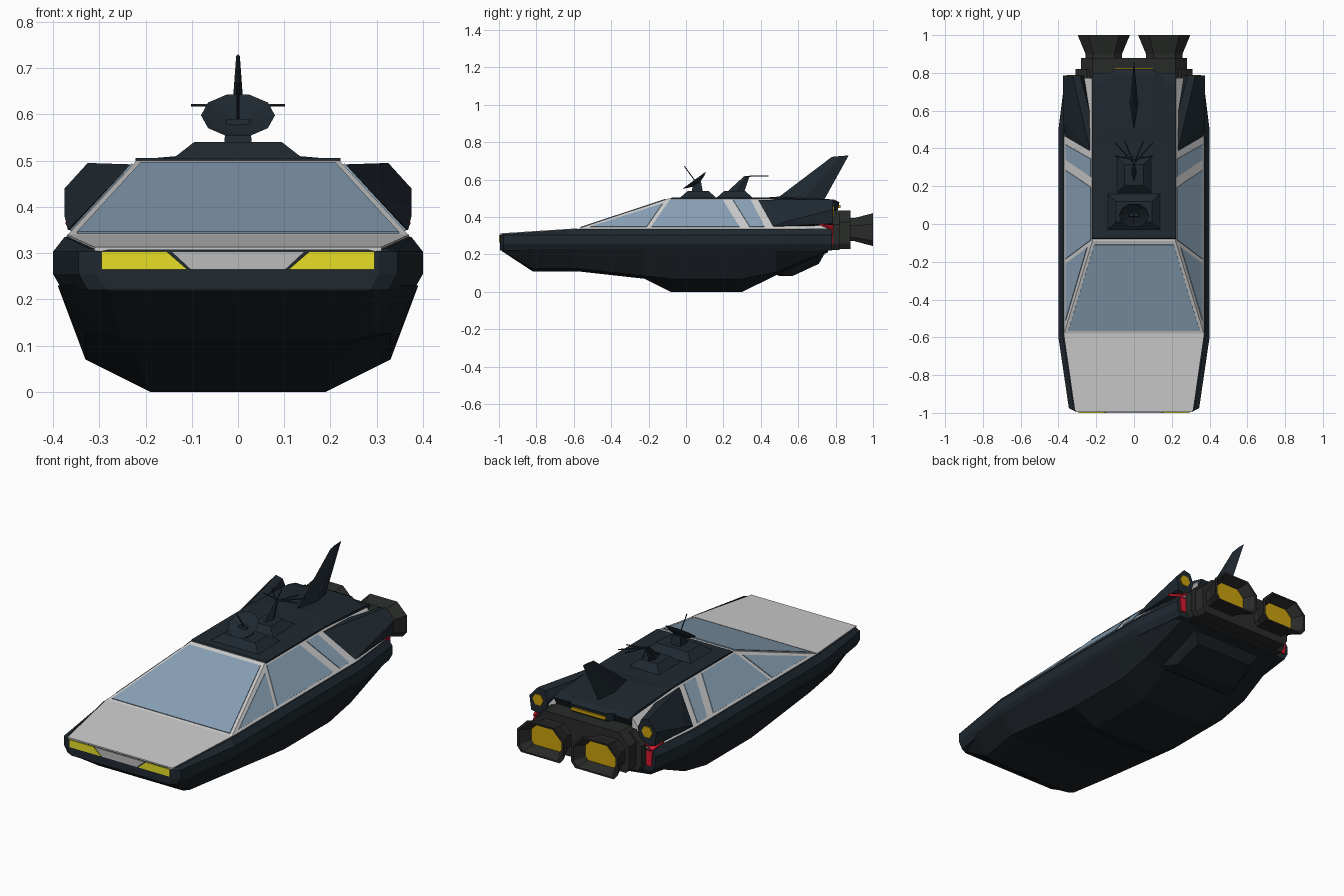
import bpy, bmesh, math
from mathutils import Vector

if "Cube" in bpy.data.objects:
    bpy.data.objects.remove(bpy.data.objects["Cube"])


def mat(name, r, g, b):
    m = bpy.data.materials.new(name)
    m.diffuse_color = (r, g, b, 1)
    m.use_nodes = True
    m.node_tree.nodes["Principled BSDF"].inputs["Base Color"].default_value = m.diffuse_color
    return m


DARK = mat("dark_navy", 0.014, 0.022, 0.03)
UNDER = mat("underside", 0.010, 0.014, 0.018)
WHITE = mat("pale_grey", 0.68, 0.70, 0.71)
SILVER = mat("grille_grey", 0.5, 0.5, 0.5)
GLASS = mat("blue_glass", 0.25, 0.36, 0.47)
ENGINE = mat("engine_grey", 0.022, 0.024, 0.022)
YELLOW = mat("headlamp_yellow", 0.80, 0.74, 0.02)
ORANGE = mat("glow_orange", 0.60, 0.36, 0.004)
RED = mat("lamp_red", 0.70, 0.01, 0.03)


def finish(name, bm, m, mirror=False):
    bmesh.ops.recalc_face_normals(bm, faces=bm.faces)
    me = bpy.data.meshes.new(name)
    bm.to_mesh(me)
    bm.free()
    ob = bpy.data.objects.new(name, me)
    bpy.context.collection.objects.link(ob)
    me.materials.append(m)
    if mirror:
        ob.modifiers.new("mirror", 'MIRROR')
    return ob


def loft(name, rings, m, mirror=False):
    """Skin equal-length rings of points and cap both ends."""
    bm = bmesh.new()
    vs = [[bm.verts.new(p) for p in r] for r in rings]
    n = len(rings[0])
    for a, b in zip(vs, vs[1:]):
        for i in range(n):
            j = (i + 1) % n
            bm.faces.new((a[i], a[j], b[j], b[i]))
    bm.faces.new(vs[0])
    bm.faces.new(vs[-1])
    return finish(name, bm, m, mirror)


def hull(name, pts, m, mirror=False):
    bm = bmesh.new()
    for p in pts:
        bm.verts.new(p)
    bmesh.ops.convex_hull(bm, input=bm.verts)
    bmesh.ops.dissolve_limit(bm, angle_limit=0.01, verts=bm.verts, edges=bm.edges)
    return finish(name, bm, m, mirror)


def panel(name, pts, m, t=0.004, mirror=False):
    """Thin plate following a flat outline."""
    p = [Vector(q) for q in pts]
    n = (p[1] - p[0]).cross(p[2] - p[0]).normalized() * t
    return loft(name, [[q - n for q in p], [q + n for q in p]], m, mirror)


def both(half, y):
    """Closed section from right-hand (x, z) points."""
    return [(x, y, z) for x, z in half] + [(-x, y, z) for x, z in reversed(half)]


def frustum(name, x0, x1, ya, yb, z0, z1, inset, m):
    return loft(name, [
        [(-x0, ya, z0), (x0, ya, z0), (x0, yb, z0), (-x0, yb, z0)],
        [(-x1, ya + inset, z1), (x1, ya + inset, z1), (x1, yb - inset, z1), (-x1, yb - inset, z1)]], m)


def disc(c, axis, r, n):
    q = Vector(axis).to_track_quat('Z', 'Y')
    return [Vector(c) + q @ Vector((r * math.cos(2 * math.pi * i / n), r * math.sin(2 * math.pi * i / n), 0))
            for i in range(n)]


def rod(name, a, b, r, m, mirror=False):
    d = Vector(b) - Vector(a)
    return loft(name, [disc(a, d, r, 6), disc(b, d, r, 6)], m, mirror)


# Lower hull: y, top half-width, mid half-width, mid z, bottom half-width, bottom z
keel = [(-0.985, .31, .295, .226, .28, .218), (-.82, .36, .29, .125, .25, .11), (-.58, .39, .33, .125, .25, .11),
        (-.22, .39, .33, .085, .22, .07), (-.08, .39, .33, .07, .19, 0), (.3, .39, .33, .07, .19, 0),
        (.48, .385, .33, .105, .2, .088), (.76, .35, .31, .222, .2, .212)]
loft("lower_hull", [both([(wb, zb), (wm, zm), (wt, .23)], y) for y, wt, wm, zm, wb, zb in keel], UNDER)
hull("belly_block", [(s * x, y, z) for s in (-1, 1) for x, y, z in
                     [(.24, .46, .10), (.19, .50, .085), (.19, .57, .085), (.17, .71, .15), (.22, .75, .22)]], UNDER)

# Side belt and bumper slab
belt = [(-.995, .305, .308), (-.975, .345, .31), (-.6, .4, .335), (.5, .4, .335), (.78, .365, .34)]
loft("belt_body", [both([(w - .02, .22), (w, .255), (w, .303), (w - .025, zt)], y) for y, w, zt in belt], DARK)

# Hood
loft("hood", [both([(.31, .305), (.31, .313)], -.995), both([(.37, .33), (.37, .34)], -.58)], WHITE)

# Front lamps and grille
panel("headlamp", [(.295, -.996, .265), (.295, -.996, .304), (.155, -.996, .304), (.11, -.996, .265)],
      YELLOW, mirror=True)
panel("grille", [(-.103, -.996, .265), (.103, -.996, .265), (.145, -.996, .304), (-.145, -.996, .304)], SILVER)

# Cabin frame
hull("cabin_frame", [(s * x, y, z) for s in (-1, 1) for x, y, z in
                     [(.37, -.58, .338), (.22, -.09, .5), (.22, .42, .5), (.37, .47, .338),
                      (.34, .78, .338), (.22, .77, .475)]], WHITE)


# Glass laid on the sloping cabin sides and front
def side_glass(name, pts, m=GLASS):
    panel(name, [(.37 - .15 * (z - .338) / .162, y, z) for y, z in pts], m, mirror=True)


side_glass("quarter_window", [(-.51, .348), (-.21, .348), (-.125, .471)])
side_glass("door_window", [(-.185, .348), (.285, .348), (.195, .492), (-.085, .492)])
side_glass("rear_side_window", [(.34, .348), (.42, .348), (.345, .492), (.25, .492)])


def screen(x, t):
    return (x, -.58 + .49 * t, .338 + .162 * t)


panel("windscreen", [screen(-.348, .03), screen(.348, .03), screen(.21, .96), screen(-.21, .96)], GLASS)

# Roof and rear deck
prof = [(-.085, .495), (-.075, .506), (.42, .506), (.74, .49), (.8, .475), (.77, .42), (.77, .345), (.42, .345)]
loft("roof_deck", [[(x, y, z) for y, z in prof] for x in (-.222, .222)], DARK)
hull("rear_hump", [(s * x, y, z) for s in (-1, 1) for x, y, z in
                   [(.2, .42, .504), (.13, .5, .51), (.11, .79, .494), (.2, .74, .48), (.1, .82, .48), (.1, .81, .43)]],
     DARK)
frustum("roof_vent", .1, .1, .795, .826, .448, .464, 0, ORANGE)

# Rear side pods with glowing ends
pod = [(.275, .385), (.265, .44), (.285, .485), (.325, .495), (.375, .44), (.365, .365), (.32, .355)]
hull("side_pod", [(.232, .385, .492), (.236, .6, .488), (.368, .465, .35), (.375, .55, .38)]
     + [(x, .785, z) for x, z in pod], DARK, mirror=True)
loft("pod_glow", [disc((.322, y, .43), (0, 1, 0), .032, 6) for y in (.78, .79)], ORANGE, mirror=True)

# Tail lamps
panel("tail_lamp", [(.315, .782, .25), (.345, .782, .25), (.35, .782, .33), (.315, .782, .33)], RED, mirror=True)
panel("upper_tail_lamp", [(.372, .715, .362), (.35, .785, .335), (.30, .785, .362)], RED, .006, True)

# Engine block, stepped
for i, (w, y0, y1, za, zb) in enumerate([(.31, .74, .82, .225, .42), (.28, .78, .88, .23, .435)]):
    sec = [(w - .02, za), (w, za + .03), (w, zb - .06), (w - .06, zb)]
    loft("engine_block_%d" % (i + 1), [both(sec, y0), both(sec, y1)], ENGINE)

# Flared nozzles: flat floor and chamfered top
shape = [(-.115, -.088), (.115, -.088), (.138, -.06), (.138, .03), (.08, .088), (-.08, .088), (-.138, .03), (-.138, -.06)]


def nozzle_ring(s, y):
    return [(.16 + x * s, y, .333 + z * s) for x, z in shape]


loft("nozzle", [nozzle_ring(s, y) for s, y in [(.7, .86), (.7, .9), (1, 1), (.9, 1), (.62, .935)]], ENGINE, True)
loft("nozzle_glow", [nozzle_ring(.66, y) for y in (.932, .945)], ORANGE, True)

# Tail fin with a diamond section
loft("tail_fin", [[(0, .48, .495), (.021, .63, .495), (0, .74, .495), (-.021, .63, .495)],
                  [(0, .78, .722), (.004, .83, .726), (0, .87, .73), (-.004, .83, .726)]], DARK)

# Roof dish on its base
frustum("dish_base", .14, .095, -.03, .16, .505, .54, .04, DARK)
frustum("dish_post", .03, .025, .03, .09, .535, .59, .01, DARK)
c, n = Vector((0, .045, .598)), Vector((0, -.59, .81))
loft("dish", [disc(c - n * .025, n, .025, 10), disc(c - n * .012, n, .06, 10), disc(c, n, .08, 10),
              disc(c - n * .006, n, .06, 10), disc(c - n * .014, n, .01, 10)], DARK)
rod("dish_feed", c - n * .012, c + n * .09, .003, DARK)

# Aerial blade with prongs
frustum("aerial_base", .09, .05, .165, .355, .505, .54, .04, DARK)
loft("aerial_blade", [[(0, .215, .53), (.014, .27, .53), (0, .31, .53), (-.014, .27, .53)],
                      [(0, .31, .618), (.004, .325, .62), (0, .34, .62), (-.004, .325, .62)]], DARK)
rod("aerial_prong", (0, .32, .618), (.1, .43, .62), .003, DARK, True)
rod("aerial_inner_prong", (0, .32, .618), (.05, .44, .62), .003, DARK, True)
rod("aerial_cross_bar", (0, .34, .618), (.1, .36, .62), .003, DARK, True)
